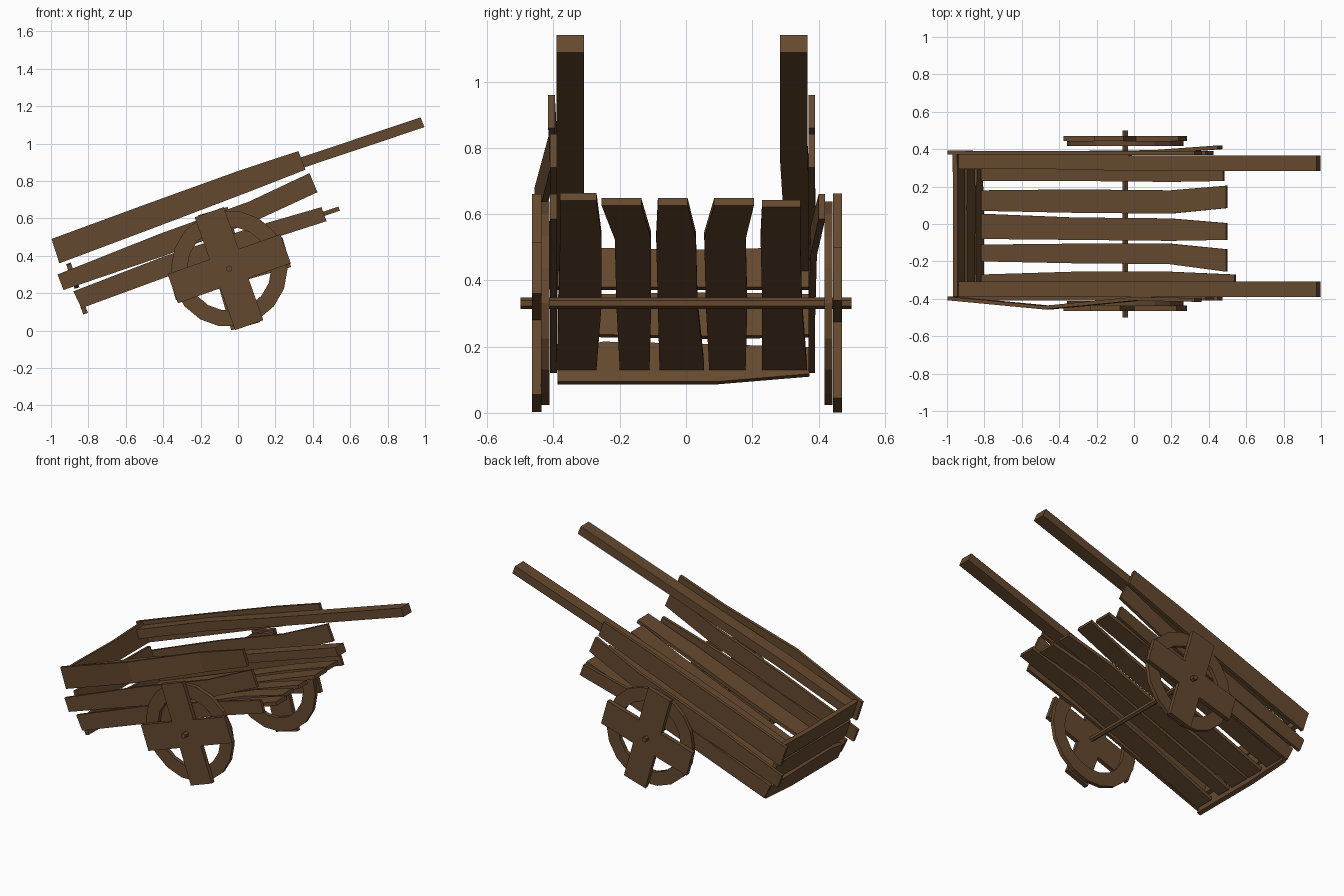
import bpy, bmesh, math
from mathutils import Matrix, Vector

if "Cube" in bpy.data.objects:
    bpy.data.objects.remove(bpy.data.objects["Cube"])

wood = bpy.data.materials.new("wood")
wood.diffuse_color = (0.13, 0.066, 0.028, 1)
wood.use_nodes = True
wood.node_tree.nodes["Principled BSDF"].inputs["Base Color"].default_value = wood.diffuse_color


def finish(name, bm):
    bmesh.ops.recalc_face_normals(bm, faces=bm.faces[:])
    me = bpy.data.meshes.new(name)
    bm.to_mesh(me)
    bm.free()
    me.materials.append(wood)
    ob = bpy.data.objects.new(name, me)
    bpy.context.collection.objects.link(ob)
    return ob


def loft(name, rings):
    """Skin four-cornered cross-sections into a bent plank."""
    bm = bmesh.new()
    vs = [[bm.verts.new(p) for p in r] for r in rings]
    for a, b in zip(vs, vs[1:]):
        for i in range(4):
            j = (i + 1) % 4
            bm.faces.new((a[i], a[j], b[j], b[i]))
    bm.faces.new(vs[0])
    bm.faces.new(vs[-1])
    return finish(name, bm)


def side_plank(name, stations, t):
    """Stations: top x, top z, bottom x, bottom z, centre y."""
    loft(name, [[(xt, y - t / 2, zt), (xt, y + t / 2, zt),
                 (xb, y + t / 2, zb), (xb, y - t / 2, zb)]
                for xt, zt, xb, zb, y in stations])


# side planks: edges shared by both sides, y positions per side
top = [(-.997, .49, -.955, .36), (-.48, .68, -.44, .553),
       (0, .853, .04, .735), (.323, .96, .36, .86)]
mid = [(-.965, .30, -.933, .217), (-.42, .517, -.38, .405),
       (.06, .69, .10, .59), (.382, .842, .425, .74)]
low = [(-.88, .21, -.837, .12), (-.40, .395, -.36, .295),
       (.10, .56, .13, .475), (.446, .66, .473, .585)]
ys = {"top": (top, (-.398, -.447, -.40, -.406), (.382, .38, .38, .38)),
      "middle": (mid, (-.40, -.40, -.40, -.40), (.38, .38, .38, .38)),
      "bottom": (low, (-.40, -.40, -.40, -.40), (.38, .38, .385, .41))}
for part, (edge, front, back) in ys.items():
    for side, yy in (("front", front), ("back", back)):
        side_plank(f"{side}_{part}_side_plank",
                   [e + (y,) for e, y in zip(edge, yy)], .02)

# handles running along the inside of the top planks
for side, y0, y1 in (("front", -.35, -.35), ("back", .335, .325)):
    side_plank(f"{side}_handle",
               [(-.96, .475, -.94, .42, y0), (-.45, .665, -.43, .61, y0),
                (.02, .82, .04, .767, y1), (.976, 1.14, .997, 1.088, y1)], .083)

# floor planks: y ranges at four places along the bed, then end x
floor = [((.23, .365), (.23, .35), (.225, .345), (.23, .345), .485),
         ((.07, .18), (.06, .185), (.055, .18), (.085, .205), .50),
         ((-.08, .055), (-.085, .035), (-.09, .03), (-.085, .005), .50),
         ((-.20, -.11), (-.21, -.105), (-.215, -.105), (-.255, -.135), .50),
         ((-.39, -.27), (-.385, -.255), (-.38, -.255), (-.38, -.27), .545)]
for i, (*spans, xe) in enumerate(floor):
    rings = []
    for (a, b), x in zip(spans, (-.81, -.32, .2, xe)):
        z = .13 + .39 * (x + .81) if x <= .2 else .524 + .34 * (x - .2)
        rings.append([(x, a, z), (x, b, z),
                      (x - .008, b, z + .022), (x - .008, a, z + .022)])
    loft(f"floor_plank_{i + 1}", rings)

# tail boards closing the low end, stacked along the tilt
up = Vector((-.33, 0, .944))
out = Vector((.944, 0, .33)) * .013
boards = [("bottom", -.815, .09, (.10, .128, .12, .085), (0, 0, 0, .025)),
          ("middle", -.862, .232, (.12, .13, .14, .13), (.01, 0, -.005, 0)),
          ("top", -.915, .375, (.125, .125, .12, .13), (0, 0, 0, 0))]
for part, x, z, heights, lifts in boards:
    rings = []
    for y, h, l in zip((-.388, -.25, .09, .372), heights, lifts):
        base = Vector((x, y, z)) + up * l
        tip = base + up * h
        rings.append([base - out, base + out, tip + out, tip - out])
    loft(f"{part}_tail_board", rings)

# axle
AX, AZ = -.047, .331
bm = bmesh.new()
bmesh.ops.create_cone(bm, cap_ends=True, segments=6, radius1=.017, radius2=.017,
                      depth=1.0, matrix=Matrix.Translation((AX, 0, AZ))
                      @ Matrix.Rotation(math.pi / 2, 4, 'X'))
finish("axle", bm)


# wheels: flat ring on the inside, crossed boards on the outside
def wheel(side, y_rim, y_board, tilt):
    n, t = 18, .025
    bm = bmesh.new()
    rows = []
    for i in range(n):
        a = 2 * math.pi * i / n
        rows.append([bm.verts.new((AX + r * math.cos(a), y_rim + dy, AZ + r * math.sin(a)))
                     for r, dy in ((.225, -t / 2), (.312, -t / 2), (.312, t / 2), (.225, t / 2))])
    for i in range(n):
        a, b = rows[i], rows[(i + 1) % n]
        for k in range(4):
            m = (k + 1) % 4
            bm.faces.new((a[k], a[m], b[m], b[k]))
    finish(f"{side}_wheel_rim", bm)

    place = Matrix.Translation((AX, y_board, AZ)) @ Matrix.Rotation(-tilt, 4, 'Y')
    pieces = [("long_board", (0, 0, 0), (.64, .028, .165)),
              ("upper_board", (0, 0, .201), (.165, .028, .238)),
              ("lower_board", (0, 0, -.201), (.16, .028, .238))]
    for part, loc, size in pieces:
        bm = bmesh.new()
        bmesh.ops.create_cube(bm, size=1, matrix=place @ Matrix.Translation(loc)
                              @ Matrix.Diagonal((*size, 1)))
        finish(f"{side}_wheel_{part}", bm)


wheel("front", -.425, -.45, math.radians(19.5))
wheel("back", .43, .457, math.radians(16))
